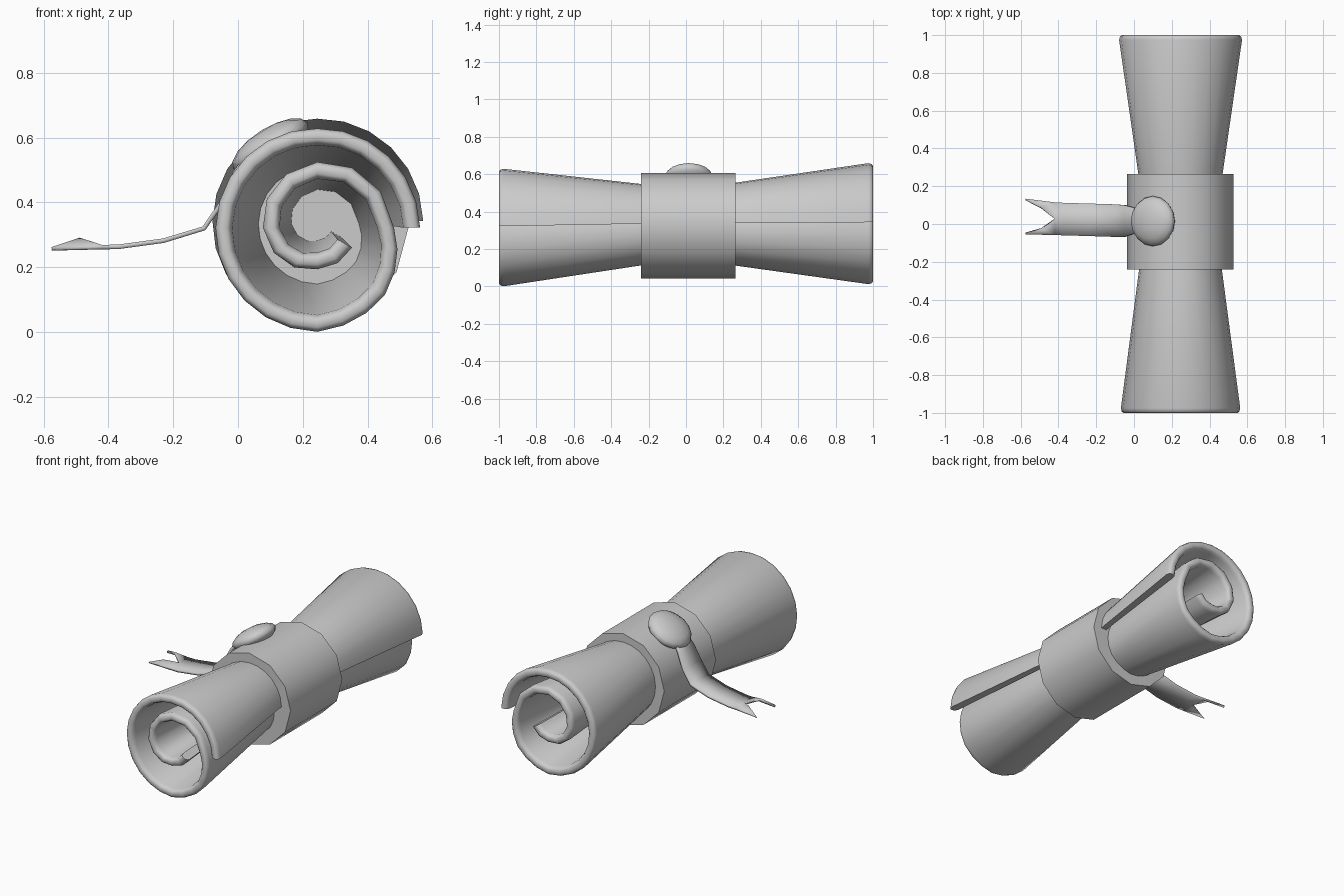
import bpy, bmesh
from math import sin, cos, radians, pi
from mathutils import Vector, Matrix

if "Cube" in bpy.data.objects:
    bpy.data.objects.remove(bpy.data.objects["Cube"])

CX, CZ = 0.245, 0.325


def finish(name, bm, angle=40):
    bmesh.ops.recalc_face_normals(bm, faces=bm.faces)
    me = bpy.data.meshes.new(name)
    bm.to_mesh(me)
    bm.free()
    ob = bpy.data.objects.new(name, me)
    bpy.context.collection.objects.link(ob)
    bpy.ops.object.select_all(action='DESELECT')
    ob.select_set(True)
    bpy.context.view_layer.objects.active = ob
    bpy.ops.object.shade_smooth_by_angle(angle=radians(angle))
    return ob


def bridge_rings(bm, rings):
    for a, b in zip(rings, rings[1:]):
        for i in range(len(a)):
            j = (i + 1) % len(a)
            bm.faces.new((a[i], a[j], b[j], b[i]))


# Rolled sheet: spiral section swept along y, pinched in the middle
KEYS = [(0, .293), (90, .282), (180, .29), (270, .297), (315, .27), (360, .212),
        (450, .178), (540, .143), (630, .103), (690, .098)]


def radius(t):
    for (a, ra), (b, rb) in zip(KEYS, KEYS[1:]):
        if t <= b:
            return ra + (rb - ra) * (t - a) / (b - a)
    return KEYS[-1][1]


angles = [i * 15 for i in range(25)] + [390 + i * 30 for i in range(11)]
# y, scale, half thickness, centre z
SECTIONS = [(-1.0, 1.0, .011, .322), (-.992, 1.0, .02, .322), (-.975, .995, .026, .322),
            (-.24, .69, .026, .335), (0, .62, .026, .337), (.27, .705, .026, .338),
            (.975, 1.025, .026, .343), (.992, 1.03, .02, .343), (1.0, 1.03, .011, .343)]
bm = bmesh.new()
rings = []
for y, s, h, cz in SECTIONS:
    def side(off):
        return [bm.verts.new((CX + s * (radius(t) + off) * cos(radians(t)), y,
                              cz + s * (radius(t) + off) * sin(radians(t)))) for t in angles]
    rings.append(side(h) + side(-h)[::-1])
bridge_rings(bm, rings)
n = len(angles)
for r in (rings[0], rings[-1]):
    for i in range(n - 1):
        bm.faces.new((r[i], r[i + 1], r[2 * n - 2 - i], r[2 * n - 1 - i]))
finish("rolled_sheet", bm, 55)

# Twelve-sided band with closed ends
bm = bmesh.new()
rings = [[bm.verts.new((CX + .282 * cos(k * pi / 6), y, CZ + .282 * sin(k * pi / 6)))
          for k in range(12)] for y in (-.24, .265)]
bridge_rings(bm, rings)
for r in rings:
    bm.faces.new(r)
finish("band", bm)

# Wax seal: flattened dome tilted on the band
bm = bmesh.new()
bmesh.ops.create_uvsphere(bm, u_segments=16, v_segments=8, radius=1)
tilt = Matrix.Rotation(radians(-32), 4, 'Y')
bmesh.ops.transform(bm, verts=bm.verts, matrix=Matrix.Translation((.10, .015, .575))
                    @ tilt @ Matrix.Diagonal((.135, .133, .055, 1)))
finish("wax_seal", bm, 60)

# Ribbon with a swallowtail end: x, z, low y, high y
PATH = [(.04, .56, -.04, .07), (-.01, .49, -.055, .09), (-.05, .40, -.068, .10),
        (-.105, .32, -.068, .104), (-.23, .282, -.064, .108), (-.37, .263, -.06, .112),
        (-.42, .262, -.058, .114)]
bm = bmesh.new()
rows = [[bm.verts.new((x, a + (b - a) * f, z)) for f in (0, .5, 1)] for x, z, a, b in PATH]
for p, q in zip(rows, rows[1:]):
    for i in (0, 1):
        bm.faces.new((p[i], p[i + 1], q[i + 1], q[i]))
low, notch, high = rows[-1]
for edge, sgn in ((low, -1), (high, 1)):
    tip = bm.verts.new((-.575, .04 + sgn * .09, .257))
    lift = bm.verts.new((-.49, .03 + sgn * .055, .285))
    bm.faces.new((edge, lift, tip))
    bm.faces.new((edge, notch, lift))
ob = finish("ribbon_tail", bm)
mod = ob.modifiers.new("thickness", 'SOLIDIFY')
mod.thickness = .014
mod.offset = 0
